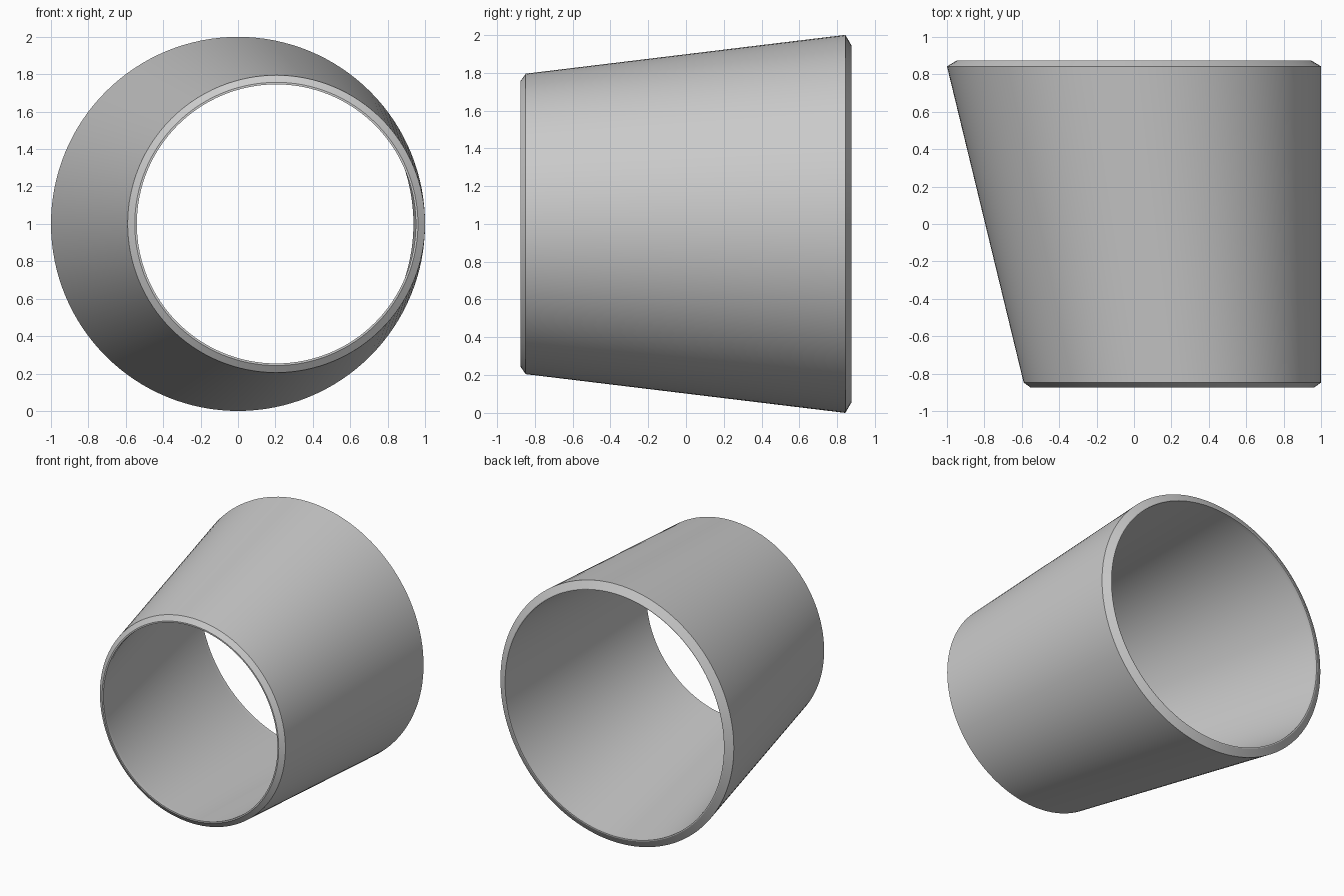
import bpy, bmesh
from math import cos, sin, tau, radians

if "Cube" in bpy.data.objects:
    bpy.data.objects.remove(bpy.data.objects["Cube"])

SEG = 128
# Each ring: y, centre x, radius (outer skin, then back through the bore)
RINGS = [
    (-0.875, 0.205, 0.757),   # small end land
    (-0.848, 0.205, 0.795),   # small end chamfer
    (0.843, 0.0, 1.0),        # large end, full radius
    (0.875, 0.0, 0.946),      # large end chamfer
    (0.875, 0.0, 0.938),      # large bore rim
    (0.843, 0.0, 0.938),      # short straight bore
    (-0.848, 0.205, 0.746),   # tapered bore
    (-0.875, 0.205, 0.746),   # small bore rim
]

# Eccentric pipe reducer: loft the rings into a closed tube
bm = bmesh.new()
loops = [[bm.verts.new((cx + r * cos(tau * i / SEG), y, 1 + r * sin(tau * i / SEG)))
          for i in range(SEG)] for y, cx, r in RINGS]
for k, a in enumerate(loops):
    b = loops[(k + 1) % len(loops)]
    for i in range(SEG):
        j = (i + 1) % SEG
        bm.faces.new((a[i], a[j], b[j], b[i]))
bmesh.ops.recalc_face_normals(bm, faces=bm.faces)
mesh = bpy.data.meshes.new("eccentric_pipe_reducer")
bm.to_mesh(mesh)
bm.free()
obj = bpy.data.objects.new("eccentric_pipe_reducer", mesh)
bpy.context.collection.objects.link(obj)

# Smooth walls, crisp rims
bpy.context.view_layer.objects.active = obj
obj.select_set(True)
bpy.ops.object.shade_smooth_by_angle(angle=radians(25))
